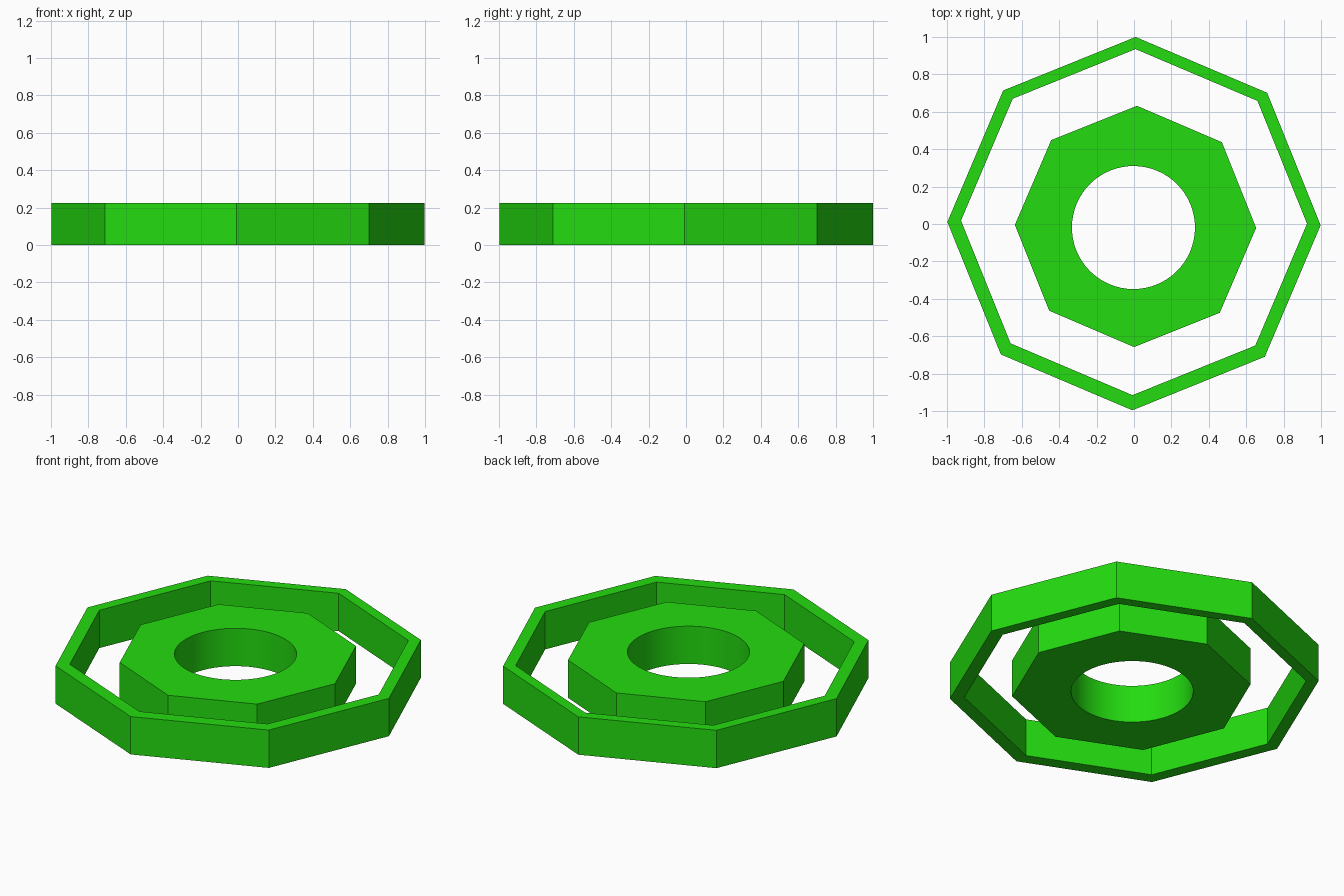
import bpy, bmesh
from math import sin, cos, radians, tau

if "Cube" in bpy.data.objects:
    bpy.data.objects.remove(bpy.data.objects["Cube"])

H = 0.225    # shared height
SIDES = 8

green = bpy.data.materials.new("green")
green.diffuse_color = (0.017, 0.71, 0.005, 1)
green.use_nodes = True
green.node_tree.nodes["Principled BSDF"].inputs["Base Color"].default_value = green.diffuse_color


def ring(name, outer, inner, turn, inner_per_side=1):
    """Octagonal ring; outer and inner are (x, y, radius) of the outline and the hole."""
    bm = bmesh.new()
    k = inner_per_side

    def loop(circle, n, z):
        x, y, r = circle
        return [bm.verts.new((x + r * cos(tau * i / n + turn), y + r * sin(tau * i / n + turn), z))
                for i in range(n)]

    m = SIDES * k
    ob, ot = loop(outer, SIDES, 0), loop(outer, SIDES, H)
    ib, it = loop(inner, m, 0), loop(inner, m, H)
    for i in range(SIDES):
        j = (i + 1) % SIDES
        span = [(i * k + s) % m for s in range(k, -1, -1)]
        # top, bottom and outer wall of one sector
        bm.faces.new([ot[i], ot[j]] + [it[s] for s in span])
        bm.faces.new(([ob[i], ob[j]] + [ib[s] for s in span])[::-1])
        bm.faces.new((ob[i], ob[j], ot[j], ot[i]))
    # hole wall, smooth when it is round
    for i in range(m):
        j = (i + 1) % m
        f = bm.faces.new((ib[j], ib[i], it[i], it[j]))
        f.smooth = k > 1
    # keep the rims sharp
    for e in bm.edges:
        e.smooth = all(f.smooth for f in e.link_faces)
    mesh = bpy.data.meshes.new(name)
    bm.to_mesh(mesh)
    bm.free()
    mesh.materials.append(green)
    bpy.context.collection.objects.link(bpy.data.objects.new(name, mesh))


# thin outer frame and thick hub with a round bore
ring("outer_ring", (0, 0.002, 0.998), (0, 0.01, 0.925), radians(-0.5))
ring("inner_nut", (0.008, -0.013, 0.645), (-0.003, -0.019, 0.329), radians(-0.7), 8)
